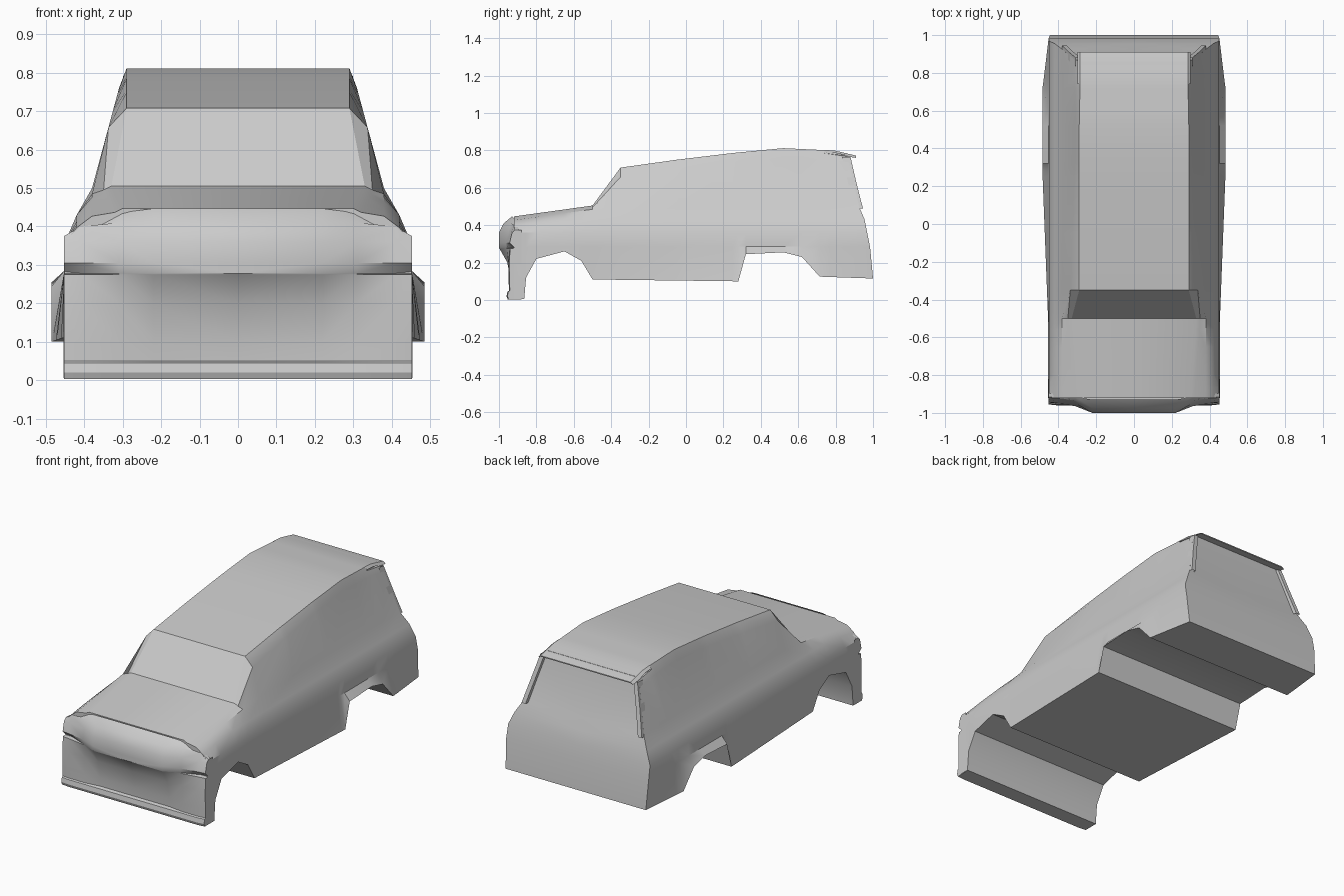
import bpy, bmesh, math

if "Cube" in bpy.data.objects:
    bpy.data.objects.remove(bpy.data.objects["Cube"])


def interp(table, t, k=1):
    """Linear lookup of column k at position t."""
    if t <= table[0][0]:
        return table[0][k]
    for a, b in zip(table, table[1:]):
        if t <= b[0]:
            f = (t - a[0]) / (b[0] - a[0])
            return a[k] + (b[k] - a[k]) * f
    return table[-1][k]


def make(name, grids, angle=28):
    """Build half-grids of points, weld them and mirror across x = 0."""
    bm = bmesh.new()
    for grid in grids:
        rows = [[bm.verts.new(p) for p in r] for r in grid]
        for a, b in zip(rows, rows[1:]):
            for i in range(len(a) - 1):
                bm.faces.new((a[i], a[i + 1], b[i + 1], b[i]))
    bmesh.ops.remove_doubles(bm, verts=bm.verts, dist=0.0008)
    geom = bm.verts[:] + bm.edges[:] + bm.faces[:]
    bmesh.ops.mirror(bm, geom=geom, axis='X', merge_dist=0.0008)
    bmesh.ops.remove_doubles(bm, verts=bm.verts, dist=0.0008)
    bmesh.ops.dissolve_degenerate(bm, edges=bm.edges, dist=0.0005)
    bmesh.ops.recalc_face_normals(bm, faces=bm.faces)
    me = bpy.data.meshes.new(name)
    bm.to_mesh(me)
    bm.free()
    ob = bpy.data.objects.new(name, me)
    bpy.context.collection.objects.link(ob)
    bpy.ops.object.select_all(action='DESELECT')
    ob.select_set(True)
    bpy.context.view_layer.objects.active = ob
    bpy.ops.object.shade_smooth_by_angle(angle=math.radians(angle))
    return ob


# Side-view profiles: underside, top line (height, edge half-width), sill width, tail
under = [(-.92, .005), (-.865, .005), (-.855, .12), (-.80, .22), (-.65, .26),
         (-.56, .21), (-.50, .11), (.28, .10), (.32, .245), (.52, .255),
         (.62, .23), (.715, .125), (1.0, .115)]
top = [(-.92, .447, .30), (-.50, .505, .33), (-.35, .708, .29), (-.05, .75, .29),
       (.25, .786, .29), (.52, .812, .29), (.77, .80, .285), (.86, .785, .28)]
sill = [(-.92, .455), (-.5, .455), (.28, .485), (.72, .485), (1.0, .445)]
tail = [(.115, 1.0), (.28, .985), (.43, .955), (.47, .943), (.50, .925), (.785, .86)]


def section(y):
    """Half cross-section of the shell from floor centre to roof centre."""
    zb, zt, xr = interp(under, y), interp(top, y), interp(top, y, 2)
    cabin = zt > .6
    z4, z5 = min(.43, zt - .05), min(.50, zt - .02)
    ze = zt - .05 if cabin else zt - .01
    xe = .38 - (ze - .5) * .27 if cabin else xr + .02
    half = [(0, zb), (interp(sill, y), zb), (.452, .285), (.45, .36),
            (.42, z4), (.38, z5), (xe, ze), (xr, zt), (0, zt)]
    return [(x, min(y, interp(tail, z)), z) for x, z in half]


def cap(sec):
    return [[(0, y, z) for x, y, z in sec], sec]


# Main shell: loft of sections, closed front and rear
stations = sorted({p[0] for p in under} | {p[0] for p in top if p[0] < .8} | {0.0})
loft = [section(y) for y in stations]
make("body_shell", [loft, cap(loft[0]), cap(loft[-1])])

# Front fascia: rows of (height, y at centre, y at lamp inner edge, y at corner)
rows = [(.003, -.88, -.88, -.88), (.003, -.953, -.953, -.953),
        (.02, -.96, -.96, -.96), (.045, -.955, -.955, -.955),
        (.05, -.935, -.947, -.947), (.10, -.938, -.948, -.948),
        (.20, -.955, -.95, -.95), (.275, -.997, -.96, -.945),
        (.278, -1.0, -.96, -.92), (.305, -1.0, -.965, -.948),
        (.36, -1.0, -.95, -.935), (.41, -.975, -.935, -.92),
        (.447, -.93, -.915, -.90)]
fascia = []
for z, yc, ym, yo in rows:
    cols = [(0, yc, .447), (.22, yc, .447), (.31, ym, .435), (.41, yo, .40),
            (.453, yo + .005, .375), (.453, -.88, .375)]
    fascia.append([(x, y, min(z, lim)) for x, y, lim in cols])
make("front_fascia", [fascia])

# Thin spoiler lip over the rear window
spoiler = [[(0, y, z), (x, y, z), (x + .015, y, z - .012)]
           for x, y, z in ((.285, .74, .803), (.285, .80, .798), (.285, .91, .772))]
under_lip = [[(0, .91, .766), (.285, .91, .766), (.30, .91, .76)],
             [(0, .74, .785), (.285, .74, .785), (.30, .74, .785)]]
make("roof_spoiler", [spoiler + under_lip])

# Rear corner posts framing the window
post = [[(x, interp(tail, z) - .03, z), (x, interp(tail, z) + .015, z),
         (x - .025, interp(tail, z) + .015, z), (x - .035, interp(tail, z) - .03, z)]
        for x, z in ((.382, .49), (.345, .63), (.308, .765))]
make("rear_window_post", [post])
